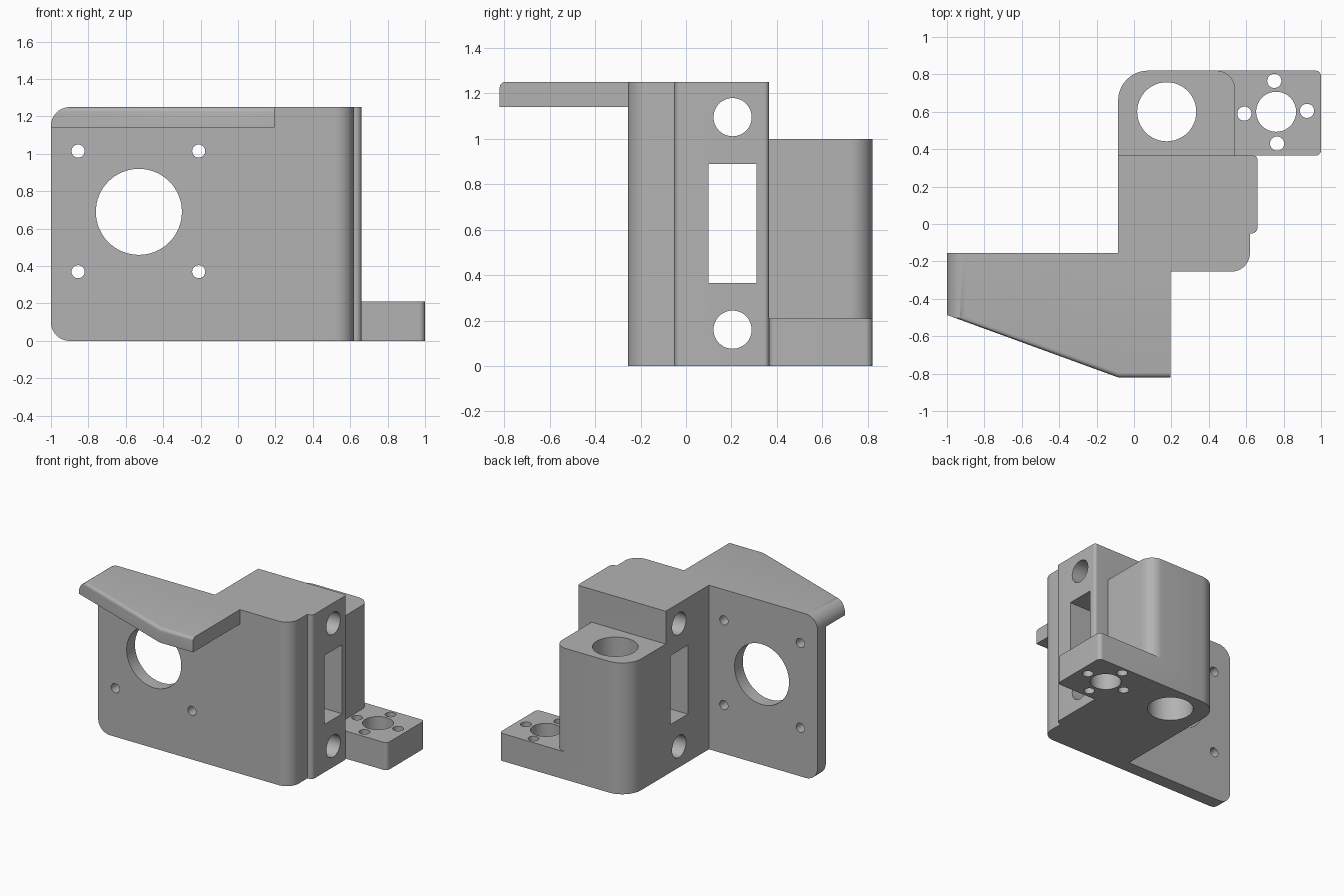
import bpy, bmesh, math
from mathutils import Vector

if "Cube" in bpy.data.objects:
    bpy.data.objects.remove(bpy.data.objects["Cube"], do_unlink=True)

grey = bpy.data.materials.new("plain grey")
grey.use_nodes = True
colour = (0.45, 0.45, 0.45, 1)
grey.diffuse_color = colour
grey.node_tree.nodes["Principled BSDF"].inputs["Base Color"].default_value = colour


def rounded(corners, steps=10):
    """Outline from (u, v[, radius]) corners, with arcs where a radius is given."""
    out = []
    for i, c in enumerate(corners):
        p = Vector(c[:2])
        if len(c) < 3:
            out.append(p)
            continue
        a = (Vector(corners[i - 1][:2]) - p).normalized()
        b = (Vector(corners[(i + 1) % len(corners)][:2]) - p).normalized()
        centre = p + (a + b) * c[2]      # right-angled corners
        for k in range(steps + 1):
            t = k / steps * math.pi / 2
            out.append(centre - b * c[2] * math.cos(t) - a * c[2] * math.sin(t))
    return out


def prism(name, outline, lo, hi, axis="z"):
    """Extrude an outline along an axis."""
    place = {"x": lambda u, v, w: (w, u, v),
             "y": lambda u, v, w: (u, w, v),
             "z": lambda u, v, w: (u, v, w)}[axis]
    bm = bmesh.new()
    base = bm.faces.new([bm.verts.new(place(u, v, lo)) for u, v in outline])
    new = bmesh.ops.extrude_face_region(bm, geom=[base])["geom"]
    bmesh.ops.translate(bm, vec=place(0, 0, hi - lo),
                        verts=[g for g in new if isinstance(g, bmesh.types.BMVert)])
    bmesh.ops.recalc_face_normals(bm, faces=bm.faces)
    mesh = bpy.data.meshes.new(name)
    bm.to_mesh(mesh)
    bm.free()
    mesh.materials.append(grey)
    obj = bpy.data.objects.new(name, mesh)
    bpy.context.collection.objects.link(obj)
    return obj


def circle(u, v, r, n=48):
    return [(u + r * math.cos(k * math.tau / n), v + r * math.sin(k * math.tau / n))
            for k in range(n)]


def box(u0, u1, v0, v1):
    return [(u0, v0), (u1, v0), (u1, v1), (u0, v1)]


def combine(obj, other, operation):
    """Apply a boolean and discard the helper."""
    mod = obj.modifiers.new("cut", "BOOLEAN")
    mod.operation, mod.object, mod.solver = operation, other, "EXACT"
    bpy.context.view_layer.objects.active = obj
    bpy.ops.object.modifier_apply(modifier=mod.name)
    bpy.data.objects.remove(other, do_unlink=True)


# motor plate and main block share one plan
body = prism("mounting_bracket", rounded([
    (-1.1, -0.255), (0.62, -0.255, 0.1), (0.62, -0.05), (0.66, -0.05, 0.03),
    (0.66, 0.365, 0.02), (-0.085, 0.365), (-0.085, -0.155), (-1.1, -0.155)]), 0, 1.25)

# overhanging visor with softened front edge
visor = prism("visor", [(-1.1, -0.2), (-1.1, -0.45), (-0.085, -0.82),
                        (0.195, -0.82), (0.195, -0.2)], 1.14, 1.25)
bm = bmesh.new()
bm.from_mesh(visor.data)
front = [e for e in bm.edges if all(v.co.z > 1.2 and v.co.y < -0.3 for v in e.verts)
         and abs(e.verts[0].co.x - e.verts[1].co.x) > 0.1]
bmesh.ops.bevel(bm, geom=front, offset=0.025, segments=5, profile=0.5, affect="EDGES")
bm.to_mesh(visor.data)
bm.free()
combine(body, visor, "UNION")

# bearing block and foot flange
combine(body, prism("bearing_block", rounded([
    (-0.085, 0.3), (0.54, 0.3), (0.54, 0.82, 0.1), (-0.085, 0.82, 0.16)]), 0, 1.0), "UNION")
combine(body, prism("foot_flange", rounded([
    (0.3, 0.365), (1, 0.365, 0.03), (1, 0.82, 0.03), (0.3, 0.82)]), 0, 0.21), "UNION")

# rounded left end of the plate and visor
combine(body, prism("end_envelope", rounded([
    (-0.9, -0.4), (2, -0.4), (2, 1.6), (-0.9, 1.6)])
    + [(-0.9 - 0.1 * math.sin(t * math.pi / 20), 1.15 + 0.1 * math.cos(t * math.pi / 20))
       for t in range(11)]
    + [(-0.9 - 0.1 * math.cos(t * math.pi / 20), 0.1 - 0.1 * math.sin(t * math.pi / 20))
       for t in range(11)], -2, 2, "y"), "INTERSECT")

# motor opening and its screw holes
holes = [(circle(-0.53, 0.69, 0.23, 64), "y", -0.4, -0.1)]
holes += [(circle(x, z, 0.035, 24), "y", -0.4, -0.1)
          for x in (-0.855, -0.21) for z in (0.37, 1.015)]
# cross bores and slot through the main block
holes += [(circle(0.205, z, 0.084), "x", -0.5, 1.5) for z in (0.16, 1.095)]
holes += [(box(0.1, 0.31, 0.365, 0.89), "x", -0.5, 1.5)]
# bearing bore, flange bore and flange screws
holes += [(circle(0.175, 0.6, 0.158), "z", -0.2, 1.2),
          (circle(0.76, 0.6, 0.107), "z", -0.2, 0.5)]
holes += [(circle(x, y, 0.038, 24), "z", -0.2, 0.5)
          for x, y in ((0.75, 0.765), (0.925, 0.605), (0.765, 0.43), (0.59, 0.59))]
for outline, axis, lo, hi in holes:
    combine(body, prism("hole_cutter", outline, lo, hi, axis), "DIFFERENCE")

# merge flat seams and smooth the curved walls
bm = bmesh.new()
bm.from_mesh(body.data)
bmesh.ops.remove_doubles(bm, verts=bm.verts, dist=0.0002)
bmesh.ops.dissolve_limit(bm, angle_limit=0.01, verts=bm.verts, edges=bm.edges)
bm.to_mesh(body.data)
bm.free()
bpy.ops.object.select_all(action="DESELECT")
body.select_set(True)
bpy.context.view_layer.objects.active = body
bpy.ops.object.shade_smooth_by_angle(angle=math.radians(30))
